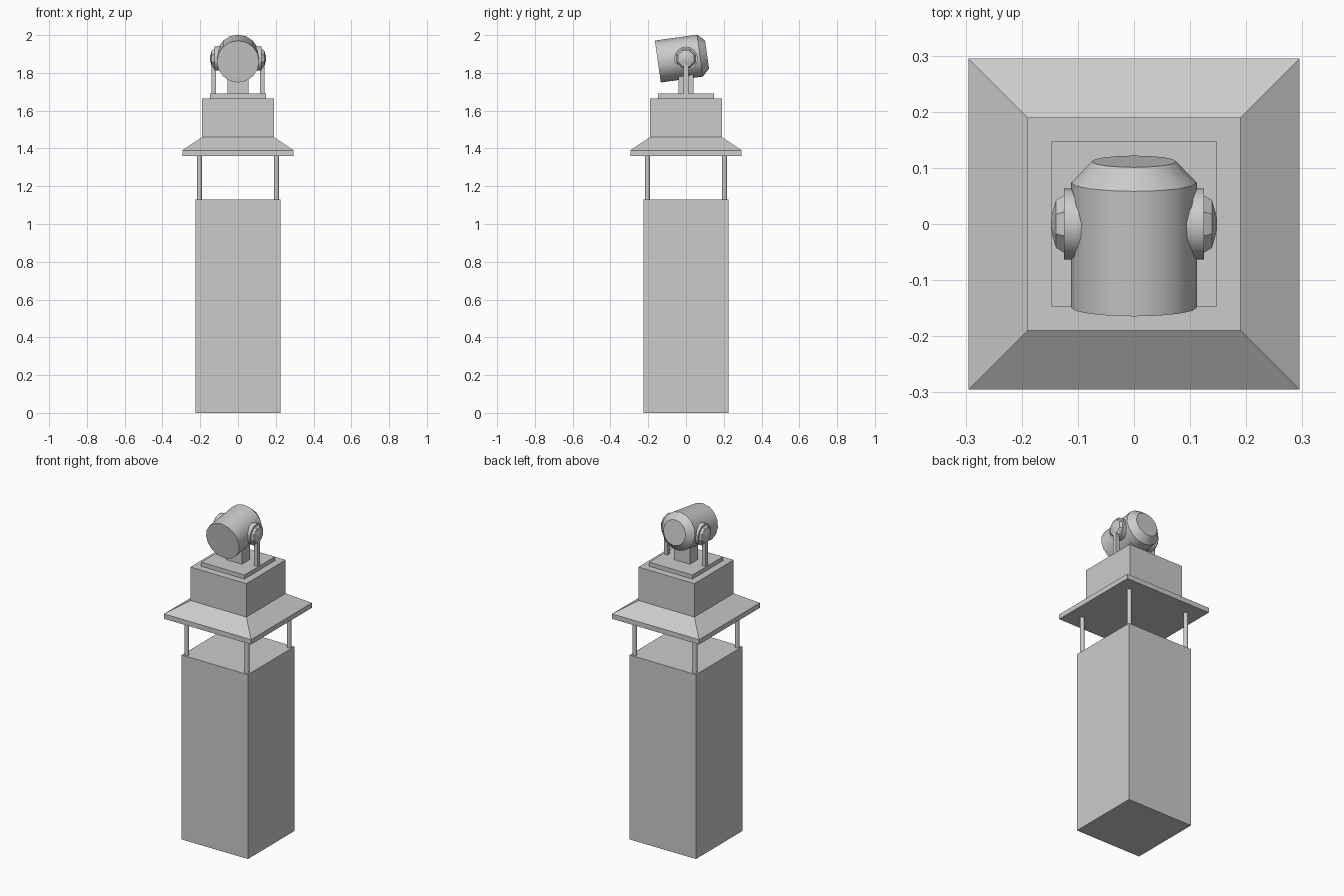
import bpy, bmesh, math
from mathutils import Matrix

cube = bpy.data.objects.get("Cube")
if cube:
    bpy.data.objects.remove(cube, do_unlink=True)

grey = bpy.data.materials.new("light grey")
grey.use_nodes = True
grey.diffuse_color = (0.6, 0.6, 0.6, 1)
grey.node_tree.nodes["Principled BSDF"].inputs["Base Color"].default_value = (0.6, 0.6, 0.6, 1)


def finish(name, bm, smooth=None):
    bmesh.ops.recalc_face_normals(bm, faces=bm.faces)
    mesh = bpy.data.meshes.new(name)
    bm.to_mesh(mesh)
    bm.free()
    mesh.materials.append(grey)
    ob = bpy.data.objects.new(name, mesh)
    bpy.context.collection.objects.link(ob)
    if smooth:
        bpy.ops.object.select_all(action='DESELECT')
        ob.select_set(True)
        bpy.context.view_layer.objects.active = ob
        bpy.ops.object.shade_smooth_by_angle(angle=math.radians(smooth))
    return ob


def loft(name, rings, sides, matrix=Matrix(), phase=0.0, smooth=None):
    """Stack regular rings (radius, height) along z, cap both ends."""
    bm = bmesh.new()
    loops = []
    for r, h in rings:
        angles = [phase + math.tau * i / sides for i in range(sides)]
        loops.append([bm.verts.new(matrix @ Matrix.Translation(
            (r * math.cos(a), r * math.sin(a), h)).translation) for a in angles])
    for lo, hi in zip(loops, loops[1:]):
        for i in range(sides):
            j = (i + 1) % sides
            bm.faces.new((lo[i], lo[j], hi[j], hi[i]))
    bm.faces.new(loops[0])
    bm.faces.new(loops[-1])
    return finish(name, bm, smooth)


def square(name, rings):
    """Square stack given as (half width, height)."""
    return loft(name, [(w * math.sqrt(2), h) for w, h in rings], 4, phase=math.pi / 4)


def box(name, centre, size):
    bm = bmesh.new()
    bmesh.ops.create_cube(bm, size=1, matrix=Matrix.Translation(centre) @ Matrix.Diagonal((*size, 1)))
    return finish(name, bm)


# Tower, roof and lamp base
square("tower_body", [(0.225, 0), (0.225, 1.13)])
square("roof", [(0.295, 1.36), (0.295, 1.39), (0.19, 1.46)])
square("upper_block", [(0.19, 1.46), (0.19, 1.665)])
square("base_plate", [(0.147, 1.665), (0.147, 1.69)])

# Corner posts between body and roof
for sx, side in ((-1, "right"), (1, "left")):
    for sy, end in ((-1, "front"), (1, "back")):
        loft(f"{end}_{side}_post", [(0.013, 1.13), (0.013, 1.36)], 12,
             Matrix.Translation((sx * 0.204, sy * 0.204, 0)), smooth=40)

# Lamp drum, tilted slightly down at the front
tilt = Matrix.Translation((0, -0.149, 1.86)) @ Matrix.Rotation(math.radians(-82), 4, 'X')
loft("lamp_drum", [(0.112, 0), (0.112, 0.225), (0.075, 0.263)], 16, tilt,
     phase=math.pi / 2, smooth=30)
box("lamp_neck", (0, 0, 1.75), (0.11, 0.08, 0.13))

# Pivot hubs and support arms
for s, side in ((-1, "right"), (1, "left")):
    turn = Matrix.Translation((0, 0, 1.876)) @ Matrix.Rotation(s * math.pi / 2, 4, 'Y')
    loft(f"{side}_pivot_disc", [(0.063, 0.08), (0.063, 0.125)], 16, turn, smooth=30)
    loft(f"{side}_pivot_cap", [(0.055, 0.125), (0.046, 0.139), (0.012, 0.148)], 8, turn,
         phase=math.pi / 8)
    box(f"{side}_support_arm", (s * 0.129, 0, 1.765), (0.024, 0.026, 0.15))
